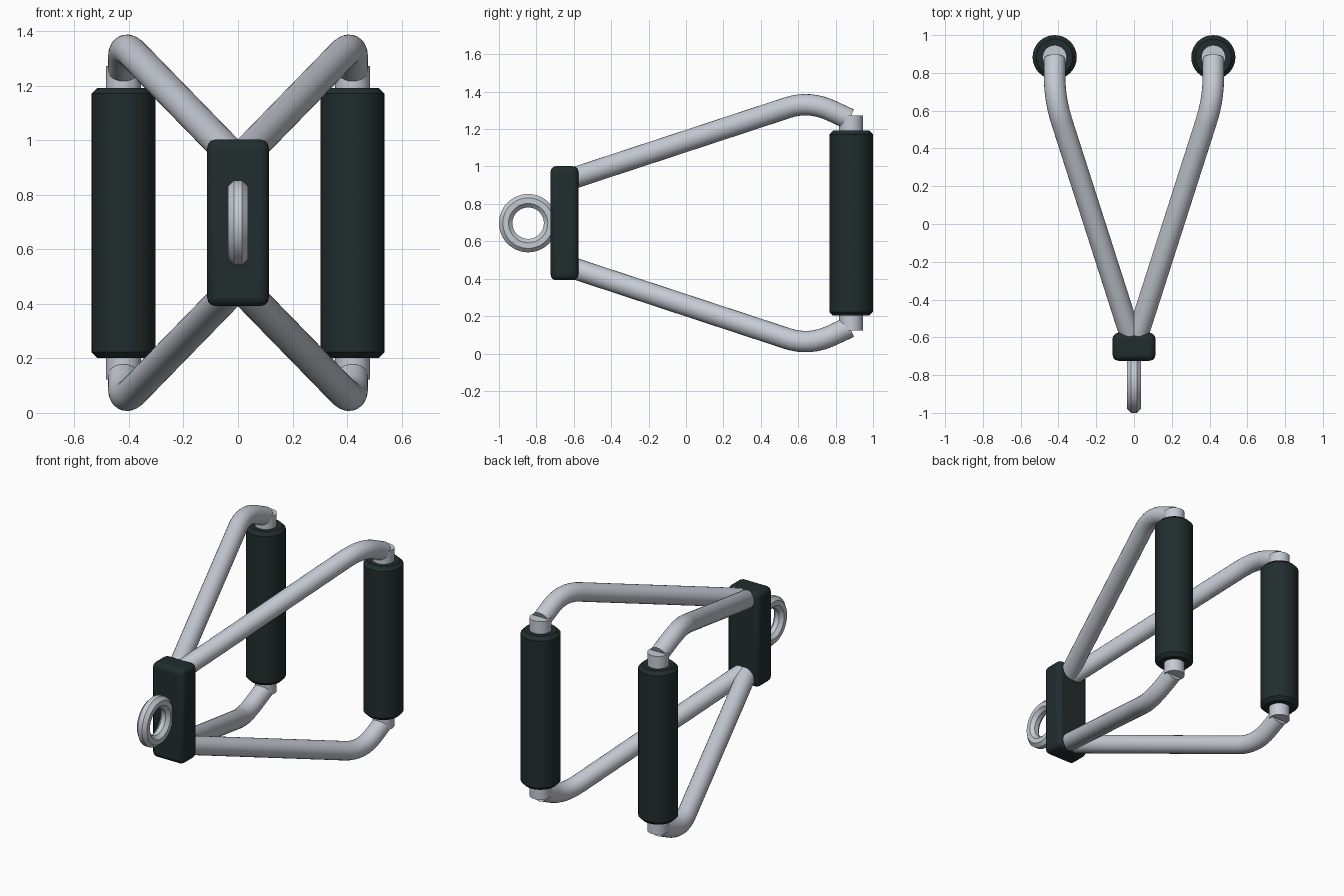
import bpy, bmesh, math
from mathutils import Vector, Matrix

cube = bpy.data.objects.get("Cube")
if cube:
    bpy.data.objects.remove(cube, do_unlink=True)

MID_Z = 0.697
GRIP_X, GRIP_Y = 0.42, 0.883


def material(name, rgb):
    m = bpy.data.materials.new(name)
    m.use_nodes = True
    m.diffuse_color = (*rgb, 1)
    bsdf = m.node_tree.nodes["Principled BSDF"]
    bsdf.inputs["Base Color"].default_value = (*rgb, 1)
    bsdf.inputs["Roughness"].default_value = 0.5
    return m


metal = material("light grey metal", (0.56, 0.59, 0.65))
rubber = material("dark green rubber", (0.015, 0.026, 0.026))


def finish(name, bm, mat):
    bmesh.ops.recalc_face_normals(bm, faces=bm.faces)
    mesh = bpy.data.meshes.new(name)
    bm.to_mesh(mesh)
    bm.free()
    mesh.materials.append(mat)
    ob = bpy.data.objects.new(name, mesh)
    bpy.context.collection.objects.link(ob)
    bpy.ops.object.select_all(action='DESELECT')
    ob.select_set(True)
    bpy.context.view_layer.objects.active = ob
    bpy.ops.object.shade_smooth_by_angle(angle=math.radians(30))
    return ob


def bevel(ob, width, segments):
    mod = ob.modifiers.new("bevel", 'BEVEL')
    mod.width, mod.segments = width, segments
    mod.limit_method = 'ANGLE'
    mod.angle_limit = math.radians(40)


def cylinder(name, radius, height, centre, mat):
    bm = bmesh.new()
    bmesh.ops.create_cone(bm, cap_ends=True, segments=32, radius1=radius, radius2=radius,
                          depth=height, matrix=Matrix.Translation(centre))
    return finish(name, bm, mat)


def tube(name, path, radius, mat, sides=24):
    bm = bmesh.new()
    rings = []
    for i, p in enumerate(path):
        t = (path[min(i + 1, len(path) - 1)] - path[max(i - 1, 0)]).normalized()
        u = t.cross(Vector((1, 0, 0))).normalized()
        v = t.cross(u)
        angles = [math.tau * k / sides for k in range(sides)]
        rings.append([bm.verts.new(p + radius * (u * math.cos(a) + v * math.sin(a))) for a in angles])
    for a, b in zip(rings, rings[1:]):
        for k in range(sides):
            n = (k + 1) % sides
            bm.faces.new((a[k], a[n], b[n], b[k]))
    bm.faces.new(rings[0])
    bm.faces.new(rings[-1])
    return finish(name, bm, mat)


def bent_path(start, corner, end, trim=0.13, steps=8):
    # Straight runs joined by a rounded elbow
    a = corner + (start - corner).normalized() * trim
    b = corner + (end - corner).normalized() * trim
    arc = [a.lerp(corner, i / steps).lerp(corner.lerp(b, i / steps), i / steps)
           for i in range(steps + 1)]
    return [start] + arc + [end]


# Grips with their metal cores, and the four bent arms
for side, sx in (("left", 1), ("right", -1)):
    centre = (sx * GRIP_X, GRIP_Y, MID_Z)
    grip = cylinder(side + "_grip", 0.117, 0.99, centre, rubber)
    bevel(grip, 0.021, 1)
    cylinder(side + "_grip_core", 0.064, 1.15, centre, metal)
    for level, sz in (("upper", 1), ("lower", -1)):
        points = [Vector((sx * x, y, MID_Z + sz * h)) for x, y, h in
                  ((0, -0.65, 0.225), (GRIP_X, 0.66, 0.656), (GRIP_X, 0.874, 0.556))]
        tube(f"{level}_{side}_arm", bent_path(*points), 0.057, metal)

# Front joining block
bm = bmesh.new()
bmesh.ops.create_cube(bm, size=1, matrix=Matrix.Translation((0, -0.65, MID_Z))
                      @ Matrix.Diagonal((0.226, 0.148, 0.61, 1)))
bevel(finish("joining_block", bm, rubber), 0.03, 3)

# Attachment ring: an eight-sided section swept round the x axis
bm = bmesh.new()
section = []
for k in range(8):
    a = math.tau * (k + 0.5) / 8
    section.append(bm.verts.new((0.039 * math.sin(a), 0, 0.12 + 0.039 * math.cos(a))))
edges = [bm.edges.new((section[k], section[(k + 1) % 8])) for k in range(8)]
bmesh.ops.spin(bm, geom=section + edges, cent=(0, 0, 0), axis=(1, 0, 0),
               angle=math.tau, steps=48)
bmesh.ops.remove_doubles(bm, verts=bm.verts, dist=0.0005)
bmesh.ops.translate(bm, verts=bm.verts, vec=(0, -0.844, MID_Z))
finish("attachment_ring", bm, metal)
